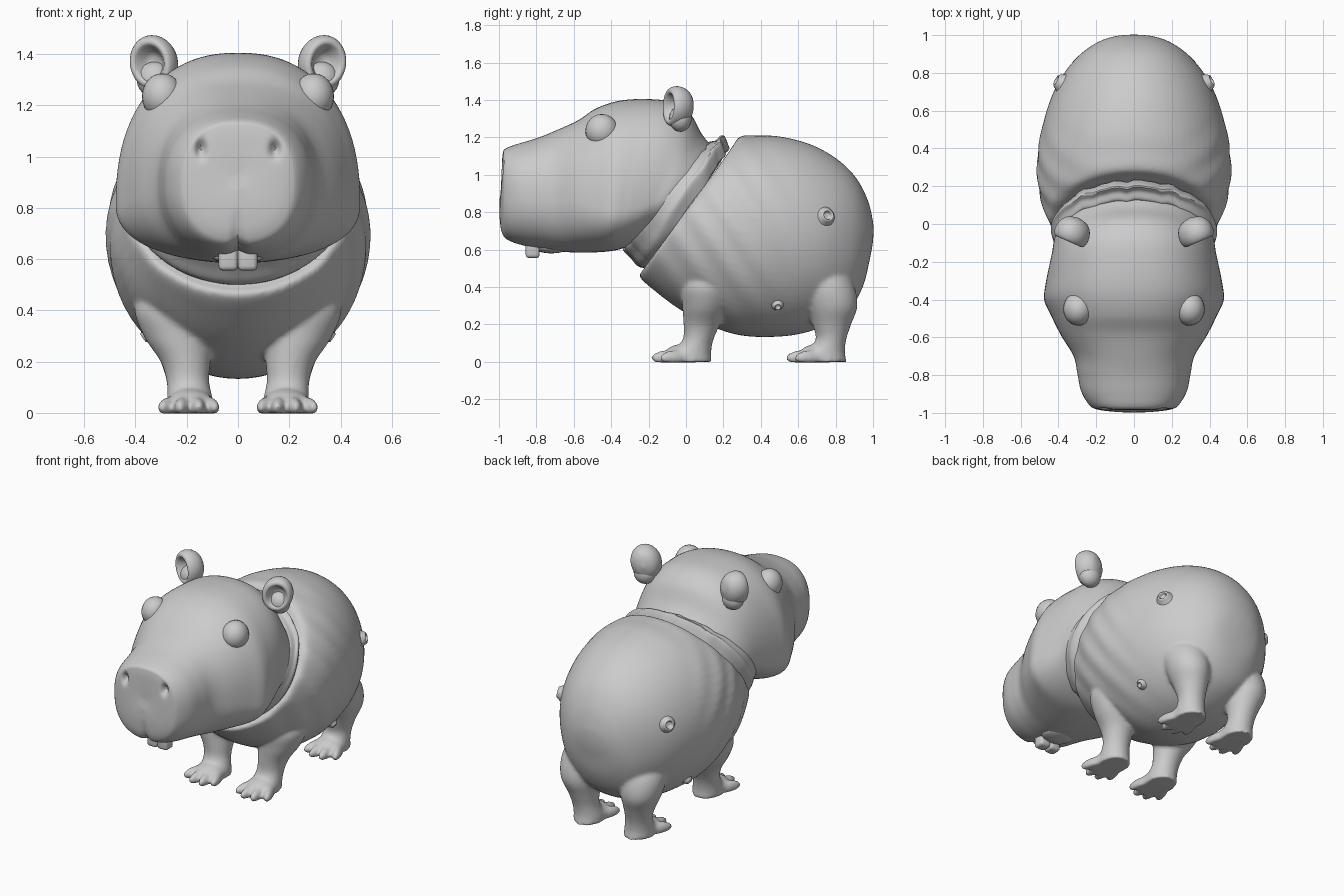
import bpy, bmesh
from math import sin, cos, pi, exp, copysign
from mathutils import Matrix, Vector

if "Cube" in bpy.data.objects:
    bpy.data.objects.remove(bpy.data.objects["Cube"])


def finish(name, bm, mirror=False):
    bmesh.ops.recalc_face_normals(bm, faces=bm.faces[:])
    me = bpy.data.meshes.new(name)
    bm.to_mesh(me)
    bm.free()
    for p in me.polygons:
        p.use_smooth = True
    ob = bpy.data.objects.new(name, me)
    bpy.context.collection.objects.link(ob)
    if mirror:
        ob.modifiers.new("Mirror", 'MIRROR')
    bpy.ops.object.select_all(action='DESELECT')
    bpy.context.view_layer.objects.active = ob
    ob.select_set(True)
    bpy.ops.object.shade_smooth_by_angle(angle=0.8)
    return ob


def spline(secs, n):
    """Catmull-Rom interpolation of section tuples."""
    out = []
    for i in range(len(secs) - 1):
        a, b, c, d = secs[max(i - 1, 0)], secs[i], secs[i + 1], secs[min(i + 2, len(secs) - 1)]
        for k in range(n):
            t = k / n
            out.append([0.5 * (2 * q + (r - p) * t + (2 * p - 5 * q + 4 * r - s) * t * t
                               + (3 * q - p - 3 * r + s) * t ** 3) for p, q, r, s in zip(a, b, c, d)])
    return out + [list(secs[-1])]


def loft(bm, rings):
    loops = [[bm.verts.new(p) for p in r] for r in rings]
    n = len(loops[0])
    for a, b in zip(loops, loops[1:]):
        for i in range(n):
            bm.faces.new((a[i], a[(i + 1) % n], b[(i + 1) % n], b[i]))
    bm.faces.new(loops[0][::-1])
    bm.faces.new(loops[-1])


def tilted_ring(s, n=72):
    """Section: top y,z / bottom y,z / half width / height of widest point / roundness."""
    yt, zt, yb, zb, w, f, e = s
    pts = []
    for i in range(n):
        t = 2 * pi * i / n
        h = copysign(abs(cos(t)) ** (2 / e), cos(t))
        x = copysign(abs(sin(t)) ** (2 / e), sin(t))
        v = f + h * (1 - f if h > 0 else f)
        pts.append(Vector((w * x, yb + (yt - yb) * v, zb + (zt - zb) * v)))
    return pts


def ball(bm, loc, scale, rot=0, seg=24):
    m = Matrix.Translation(loc) @ Matrix.Rotation(rot, 4, 'Z') @ Matrix.Diagonal((*scale, 1))
    bmesh.ops.create_uvsphere(bm, u_segments=seg, v_segments=seg // 2, radius=1, matrix=m)


# Clothed body, with soft folds near the neck
body = [(.22, 1.10, -.22, .49, .38, .5, 2), (.25, 1.15, -.25, .46, .425, .5, 2), (.29, 1.205, -.18, .39, .46, .5, 2),
        (.38, 1.21, .0, .26, .505, .5, 2), (.5, 1.205, .25, .15, .51, .5, 2), (.66, 1.165, .5, .135, .468, .5, 2),
        (.8, 1.09, .7, .175, .40, .5, 2), (.905, .99, .86, .265, .30, .5, 2.1), (.97, .87, .945, .40, .20, .5, 2.1),
        (.998, .76, .985, .56, .11, .5, 2), (1.003, .70, 1.0, .64, .02, .5, 2)]
bm = bmesh.new()
loft(bm, [tilted_ring(s) for s in spline(body, 6)])
for v in bm.verts:
    fold = max(0, min(1, (.6 - v.co.y) / .3)) * .011
    v.co.x *= 1 + fold * sin(v.co.z * 24 + v.co.y * 36)

# Legs: sections z, centre x, centre y, radius x, radius y
legs = [[(0, .185, .03, .092, .11), (.05, .187, .035, .09, .10), (.12, .195, .065, .083, .082),
         (.2, .205, .085, .097, .098), (.3, .235, .105, .133, .125), (.42, .255, .12, .15, .14),
         (.55, .23, .17, .11, .11)],
        [(0, .185, .75, .092, .11), (.05, .187, .75, .09, .10), (.12, .195, .775, .083, .082),
         (.2, .205, .78, .097, .103), (.3, .22, .78, .125, .137), (.42, .215, .745, .14, .15),
         (.55, .20, .70, .11, .12)]]
for secs in legs:
    y0 = secs[0][2]
    for sd in (-1, 1):
        loft(bm, [[(sd * cx + rx * cos(2 * pi * i / 32), cy + ry * sin(2 * pi * i / 32), z) for i in range(32)]
                  for z, cx, cy, rx, ry in spline(secs, 4)])
        # Splayed toes
        ball(bm, (sd * .187, y0 - .05, .03), (.095, .10, .065))
        for dx, dy, a in ((-.075, -.09, -.3), (-.027, -.125, -.1), (.03, -.125, .12), (.08, -.085, .4)):
            ball(bm, (sd * (.187 + dx), y0 + dy, .02), (.031, .095, .043), sd * a, 16)
for v in bm.verts:
    v.co.z = max(v.co.z, -.003)
ob = finish("body_and_legs", bm)
# Fuse body and legs into one soft skin
r = ob.modifiers.new("Fuse", 'REMESH')
r.mode, r.voxel_size, r.use_smooth_shade = 'VOXEL', .011, True
s = ob.modifiers.new("Soften", 'SMOOTH')
s.factor, s.iterations = .5, 8

# Ruffled collar
collar = [(.11, 1.14, -.31, .63, .40, .5, 2), (.13, 1.175, -.33, .60, .42, .5, 2), (.17, 1.185, -.29, .555, .43, .5, 2),
          (.2, 1.21, -.25, .51, .44, .5, 2), (.23, 1.14, -.21, .50, .41, .5, 2)]
bm = bmesh.new()
loft(bm, [tilted_ring(s) for s in spline(collar, 4)])
for v in bm.verts:
    v.co.y += .005 * sin(v.co.x * 40) + .004 * sin(v.co.x * 67 + 1)
finish("collar", bm)

# Head and muzzle
head = [(-.985, .93, -.997, .87, .02, .5, 2.3), (-.985, 1.03, -.997, .77, .11, .5, 2.3),
        (-.98, 1.11, -.985, .69, .19, .5, 2.4), (-.965, 1.14, -.955, .65, .235, .5, 2.4),
        (-.9, 1.165, -.87, .62, .28, .5, 2.3), (-.8, 1.195, -.78, .605, .30, .48, 2.3),
        (-.7, 1.235, -.7, .592, .32, .45, 2.3), (-.58, 1.29, -.6, .585, .385, .4, 2.3),
        (-.48, 1.355, -.5, .585, .435, .32, 2.3), (-.36, 1.395, -.42, .59, .475, .28, 2.3),
        (-.22, 1.405, -.36, .60, .468, .27, 2.3), (-.08, 1.39, -.3, .62, .45, .28, 2.3),
        (.02, 1.33, -.26, .635, .435, .32, 2.2), (.09, 1.21, -.22, .64, .42, .42, 2.1),
        (.17, 1.12, -.15, .63, .37, .5, 2)]
bm = bmesh.new()
loft(bm, [tilted_ring(s, 96) for s in spline(head, 8)])
for v in bm.verts:
    x, y, z = v.co
    if y < -.8:
        # lip cleft and nostrils
        v.co.z += .02 * exp(-(x / .025) ** 2) * max(0, min(1, (.72 - z) / .06))
        if y < -.92:
            v.co.y += .012 * exp(-(x / .02) ** 2) * max(0, min(1, (.8 - z) / .1))
            v.co.y += .04 * exp(-((abs(x) - .145) / .018) ** 2 - ((z - 1.03) / .03) ** 2)
finish("head", bm)

# Eyes
bm = bmesh.new()
ball(bm, (.295, -.45, 1.235), (.08, .088, .09))
finish("eyes", bm, True)

# Ears: spun bowls facing forward and outward
prof = spline([(.001, .025), (.03, .015), (.052, -.02), (.066, -.04), (.084, -.035), (.094, .0),
               (.085, .045), (.055, .08), (.001, .095)], 3)
bm = bmesh.new()
m = Matrix.Translation((.33, -.055, 1.365)) @ Matrix.Rotation(.42, 4, 'Z') @ Matrix.Rotation(.25, 4, 'Y')
loft(bm, [[m @ Vector((r * cos(2 * pi * i / 32), d, 1.17 * r * sin(2 * pi * i / 32))) for i in range(32)]
          for r, d in prof])
ball(bm, (.325, -.03, 1.30), (.07, .06, .07))
finish("ears", bm, True)

# Front teeth
bm = bmesh.new()
bmesh.ops.create_cube(bm, size=1, matrix=Matrix.Translation((.038, -.82, .61)) @ Matrix.Diagonal((.075, .075, .11, 1)))
bmesh.ops.bevel(bm, geom=bm.edges[:], offset=.018, segments=3, profile=.5, affect='EDGES')
finish("teeth", bm, True)

# Lower lip under the muzzle
bm = bmesh.new()
ball(bm, (0, -.72, .61), (.10, .09, .03))
finish("lower_lip", bm)

# Small ringed knobs on the sides of the body
ring = spline([(.001, .0), (.018, .002), (.024, .022), (.033, .022), (.042, .008), (.06, -.02)], 3)
for name, loc, nrm, k in (("side_knobs", (.392, .75, .78), (1, .5, .25), 1),
                          ("low_knobs", (.358, .49, .30), (1, .1, -.7), .6)):
    m = Matrix.Translation(loc) @ Vector(nrm).to_track_quat('Z', 'Y').to_matrix().to_4x4()
    bm = bmesh.new()
    loft(bm, [[m @ Vector((k * r * cos(2 * pi * i / 20), k * r * sin(2 * pi * i / 20), k * d)) for i in range(20)]
              for r, d in ring])
    finish(name, bm, True)
